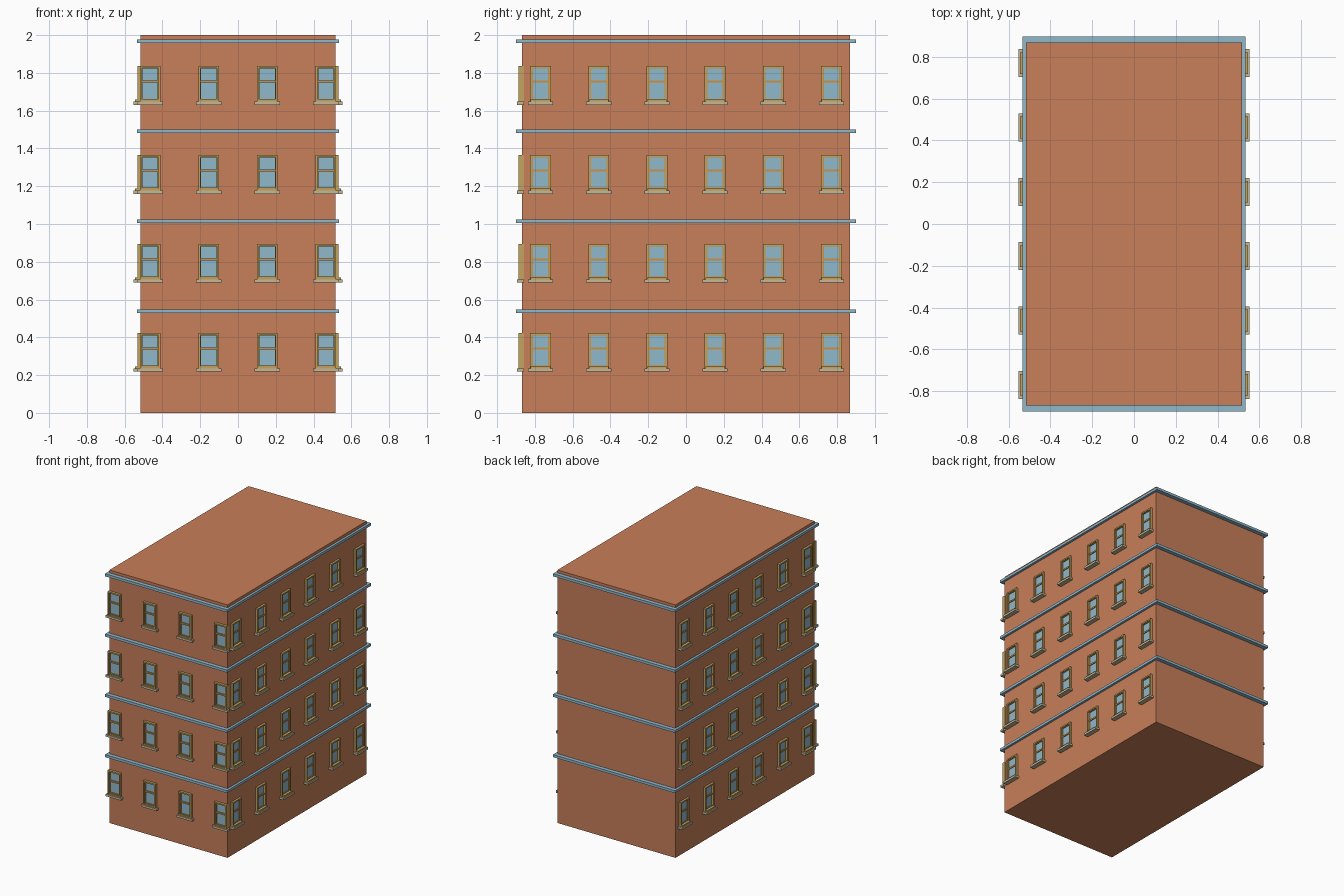
import bpy, bmesh, math
from mathutils import Matrix, Vector

if "Cube" in bpy.data.objects:
    bpy.data.objects.remove(bpy.data.objects["Cube"])

HX, HY, H = 0.516, 0.868, 2.0


def material(name, rgb):
    m = bpy.data.materials.new(name)
    m.diffuse_color = (*rgb, 1)
    m.use_nodes = True
    m.node_tree.nodes["Principled BSDF"].inputs["Base Color"].default_value = m.diffuse_color
    return m


BRICK = material("brick", (0.58, 0.21, 0.10))
BLUE = material("pale blue", (0.28, 0.48, 0.60))
TAN = material("tan frame", (0.56, 0.37, 0.11))
ORANGE = material("orange sash", (0.62, 0.29, 0.06))
STONE = material("sill stone", (0.56, 0.48, 0.31))


def add_box(bm, lo, hi, xf=Matrix()):
    lo, hi = Vector(lo), Vector(hi)
    s = hi - lo
    m = xf @ Matrix.Translation((lo + hi) / 2) @ Matrix.Diagonal((*s, 1))
    bmesh.ops.create_cube(bm, size=1, matrix=m)


def make_object(name, bm, mat):
    me = bpy.data.meshes.new(name)
    bm.to_mesh(me)
    bm.free()
    me.materials.append(mat)
    ob = bpy.data.objects.new(name, me)
    bpy.context.collection.objects.link(ob)


# Main brick block
bm = bmesh.new()
add_box(bm, (-HX, -HY, 0), (HX, HY, H))
make_object("building_body", bm, BRICK)

# Ledges running round the building above each storey
bm = bmesh.new()
for i in range(4):
    z = 0.538 + i * 0.4765
    add_box(bm, (-0.534, -0.899, z - 0.01), (0.534, 0.899, z + 0.01))
make_object("storey_ledges", bm, BLUE)

# Window placements: local x along wall, local -y outward, z from sill bottom
places = []
for row in range(4):
    z = 0.218 + row * 0.471
    for x in (-0.465, -0.155, 0.155, 0.465):
        places.append((Matrix.Translation((x, -HY, z)), 0.020, 0.026))
    for i in range(6):
        y = -0.77 + i * 0.308
        for side in (1, -1):
            xf = Matrix.Translation((side * HX, y, z)) @ Matrix.Rotation(side * math.pi / 2, 4, 'Z')
            places.append((xf, 0.017, 0.037))

frames, sashes, panes, sills = (bmesh.new() for _ in range(4))
for xf, d, sill_d in places:
    def part(bm, x0, x1, z0, z1, depth):
        add_box(bm, (x0, -depth, z0), (x1, 0.01, z1), xf)
    # Outer frame: two jambs, head and bottom rail
    for x in (-0.055, 0.044):
        part(frames, x, x + 0.011, 0.016, 0.206, d)
    part(frames, -0.044, 0.044, 0.195, 0.206, d)
    part(frames, -0.052, 0.052, 0.016, 0.027, sill_d - 0.007)
    # Sash: thin inner border and meeting rail
    for x in (-0.044, 0.040):
        part(sashes, x, x + 0.004, 0.027, 0.195, d * 0.6)
    for z0, z1 in ((0.027, 0.032), (0.117, 0.129), (0.191, 0.195)):
        part(sashes, -0.040, 0.040, z0, z1, d * 0.6)
    # Glass and sill
    part(panes, -0.040, 0.040, 0.032, 0.191, 0.004)
    part(sills, -0.067, 0.067, 0.0, 0.017, sill_d)

make_object("window_frames", frames, TAN)
make_object("window_sashes", sashes, ORANGE)
make_object("window_glass", panes, BLUE)
make_object("window_sills", sills, STONE)
